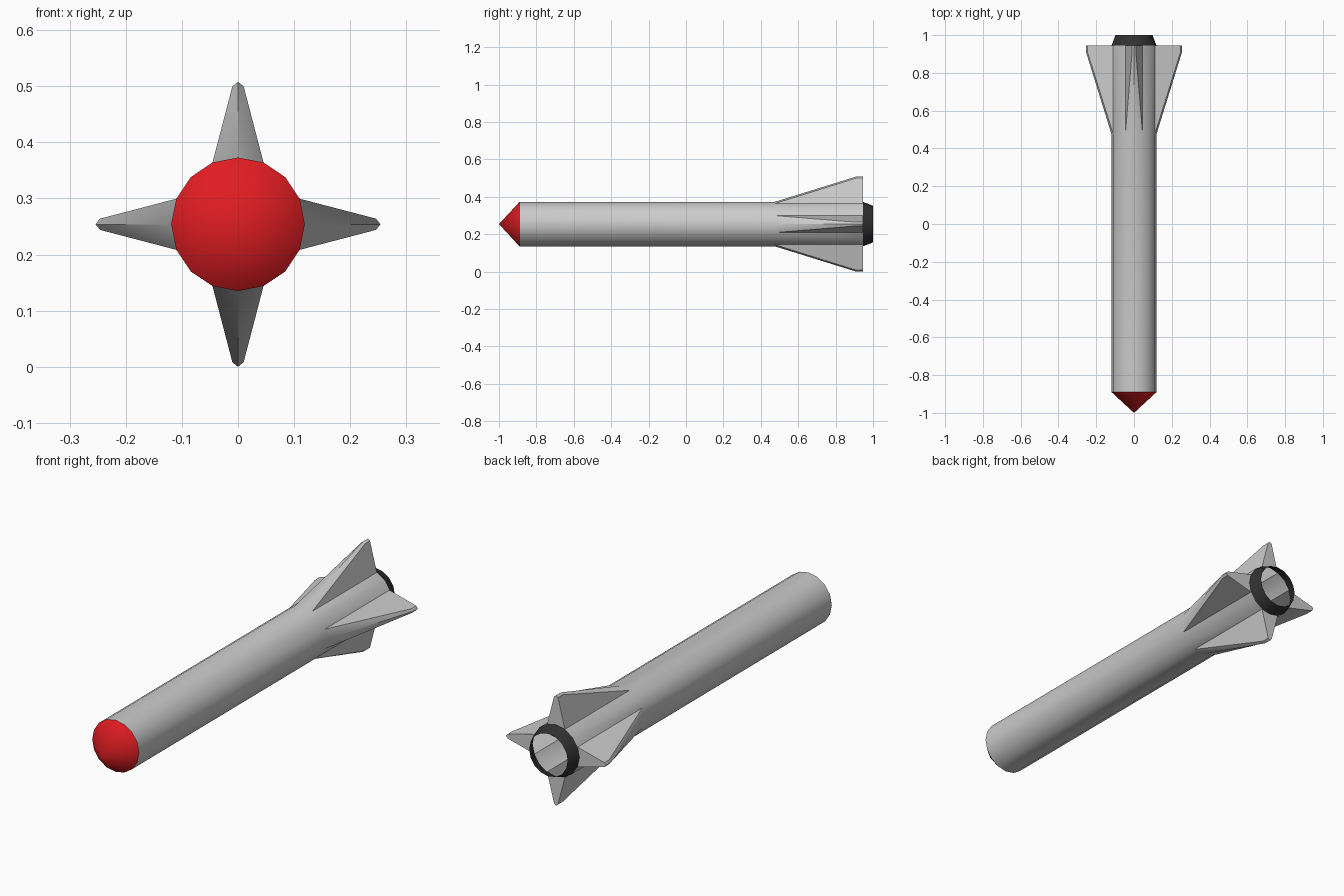
import bpy, bmesh, math

if "Cube" in bpy.data.objects:
    bpy.data.objects.remove(bpy.data.objects["Cube"])

SIDES = 16
R = 0.119          # body radius
CZ = 0.254         # height of the axis, also the fin reach
Y_NOSE, Y_FIN, Y_TAIL = -0.89, 0.475, 0.945


def point(bm, radial, tangent, y, turn):
    """Vertex given by radial/tangential offsets around the y axis."""
    s, c = math.sin(turn), math.cos(turn)
    return bm.verts.new((radial * s + tangent * c, y, CZ + radial * c - tangent * s))


def ring(bm, r, y):
    return [point(bm, r, 0, y, 2 * math.pi * i / SIDES) for i in range(SIDES)]


def bridge(bm, a, b, skip=()):
    for i in range(SIDES):
        if i not in skip:
            j = (i + 1) % SIDES
            bm.faces.new((a[i], a[j], b[j], b[i]))


def finish(bm, name, color=None):
    bmesh.ops.recalc_face_normals(bm, faces=bm.faces)
    mesh = bpy.data.meshes.new(name)
    bm.to_mesh(mesh)
    bm.free()
    mesh.shade_smooth()
    mesh.set_sharp_from_angle(angle=math.radians(30))
    obj = bpy.data.objects.new(name, mesh)
    bpy.context.collection.objects.link(obj)
    if color:
        mat = bpy.data.materials.new(name + "_colour")
        mat.diffuse_color = (*color, 1)
        mat.use_nodes = True
        mat.node_tree.nodes["Principled BSDF"].inputs["Base Color"].default_value = mat.diffuse_color
        mesh.materials.append(mat)


# Open tube body, with gaps where the fins grow out of it
bm = bmesh.new()
front, mid, tail = ring(bm, R, Y_NOSE), ring(bm, R, Y_FIN), ring(bm, R, Y_TAIL)
bridge(bm, front, mid)
bridge(bm, mid, tail, skip=[i for i in range(SIDES) if i % 4 in (0, 3)])

# Four tapered fins, each drawn out from two body faces
for k in range(4):
    cols = [(4 * k + d) % SIDES for d in (-1, 0, 1)]
    base_f = [mid[i] for i in cols]
    base_b = [tail[i] for i in cols]
    tip = [(CZ - 0.008, -0.01), (CZ, 0), (CZ - 0.008, 0.01)]
    tip_f = [point(bm, r, t, 0.91, k * math.pi / 2) for r, t in tip]
    tip_b = [point(bm, r, t, Y_TAIL, k * math.pi / 2) for r, t in tip]
    for a, b in ((base_f, tip_f), (tip_f, tip_b), (tip_b, base_b)):
        for i in (0, 1):
            bm.faces.new((a[i], a[i + 1], b[i + 1], b[i]))
    for i in (0, 2):
        bm.faces.new((base_f[i], tip_f[i], tip_b[i], base_b[i]))
finish(bm, "body_with_fins")

# Red nose cone
bm = bmesh.new()
rim = ring(bm, R, Y_NOSE)
apex = bm.verts.new((0, -1, CZ))
for i in range(SIDES):
    bm.faces.new((rim[i], rim[(i + 1) % SIDES], apex))
finish(bm, "nose_cone", (0.75, 0.012, 0.016))

# Dark open exhaust nozzle
bm = bmesh.new()
bridge(bm, ring(bm, R, Y_TAIL), ring(bm, 0.098, 1.0))
finish(bm, "nozzle", (0.03, 0.03, 0.03))
